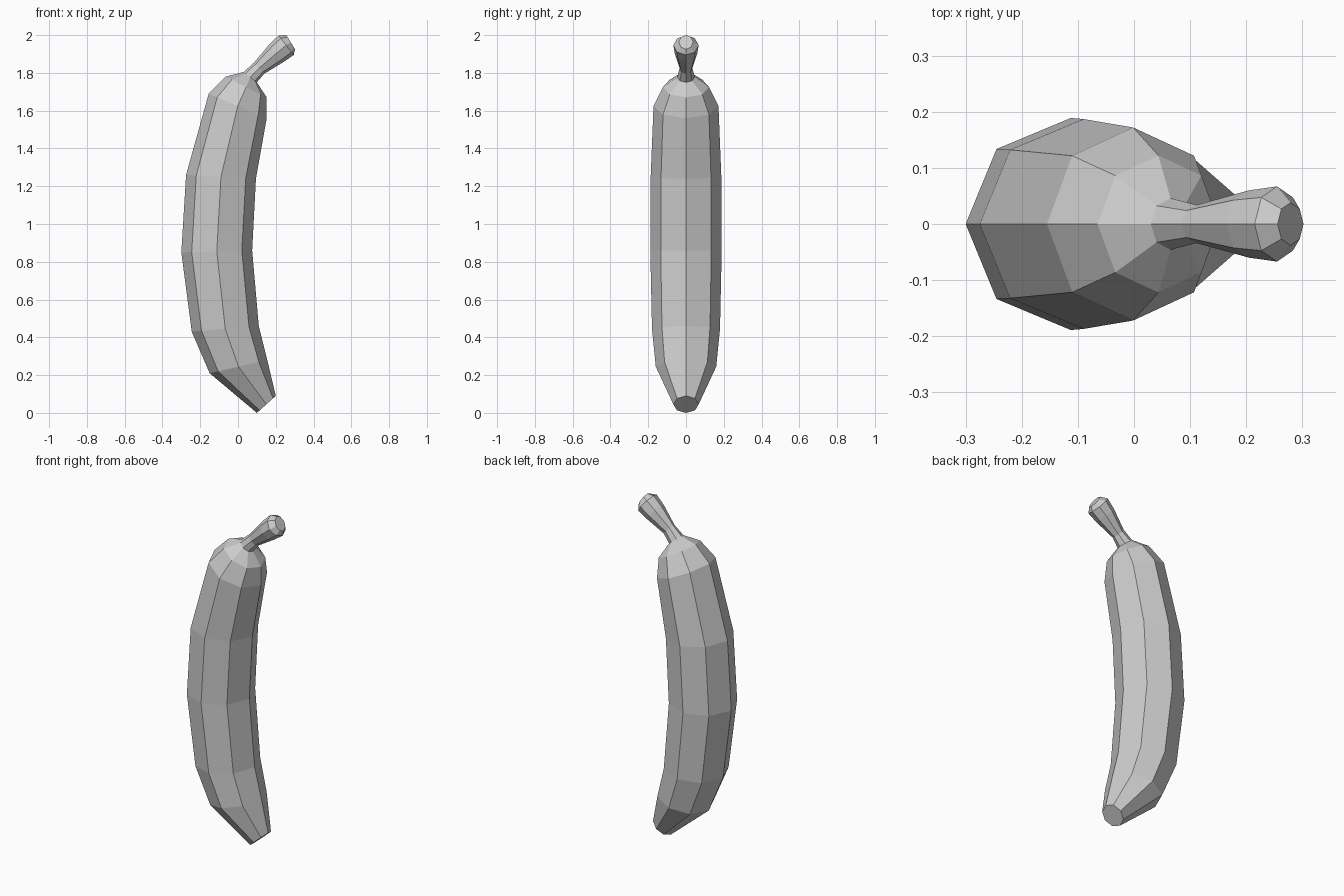
import bpy, bmesh, math
from mathutils import Vector

if "Cube" in bpy.data.objects:
    bpy.data.objects.remove(bpy.data.objects["Cube"])

# Cross-sections: left x, left z, right x, right z, half depth in y
SECTIONS = [
    (0.10, 0.00, 0.20, 0.09, 0.067),    # cut tip
    (-0.15, 0.21, 0.155, 0.28, 0.160),
    (-0.245, 0.43, 0.11, 0.46, 0.180),
    (-0.30, 0.85, 0.075, 0.86, 0.189),  # middle of the bend
    (-0.275, 1.26, 0.095, 1.24, 0.187),
    (-0.155, 1.69, 0.152, 1.56, 0.172),
    (-0.065, 1.78, 0.152, 1.67, 0.122), # shoulder
    (0.03, 1.805, 0.10, 1.75, 0.046),   # stem base
    (0.085, 1.855, 0.138, 1.795, 0.034),
    (0.165, 1.95, 0.245, 1.86, 0.060),  # knob
    (0.215, 1.998, 0.295, 1.895, 0.067),
    (0.256, 2.00, 0.302, 1.925, 0.038), # rounded end
]
SIDES = 8

# Banana body and stem, lofted through octagonal sections
bm = bmesh.new()
rings = []
for lx, lz, rx, rz, depth in SECTIONS:
    left, right = Vector((lx, 0, lz)), Vector((rx, 0, rz))
    centre, axis = (left + right) / 2, (right - left) / 2
    ring = []
    for i in range(SIDES):
        a = math.tau * i / SIDES
        ring.append(bm.verts.new(centre + axis * math.cos(a) + Vector((0, depth * math.sin(a), 0))))
    rings.append(ring)

for low, high in zip(rings, rings[1:]):
    for i in range(SIDES):
        j = (i + 1) % SIDES
        bm.faces.new((low[i], low[j], high[j], high[i]))
bm.faces.new(rings[0][::-1])
bm.faces.new(rings[-1])
bmesh.ops.recalc_face_normals(bm, faces=bm.faces[:])

mesh = bpy.data.meshes.new("banana")
bm.to_mesh(mesh)
bm.free()
bpy.context.collection.objects.link(bpy.data.objects.new("banana", mesh))
